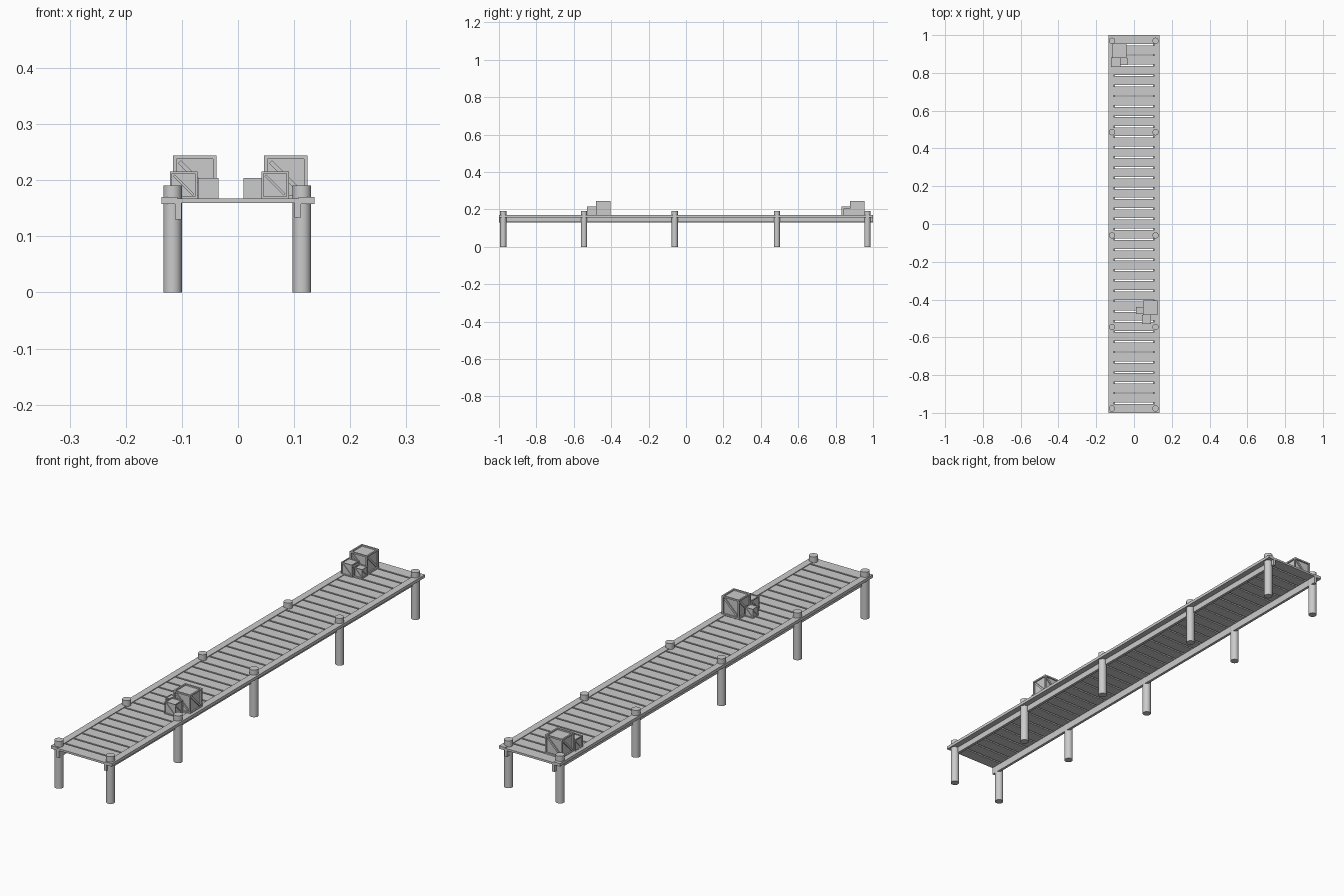
import bpy, bmesh, math
from mathutils import Matrix, Vector

if "Cube" in bpy.data.objects:
    bpy.data.objects.remove(bpy.data.objects["Cube"])


def add_box(bm, lo, hi):
    lo, hi = Vector(lo), Vector(hi)
    m = Matrix.Translation((lo + hi) / 2) @ Matrix.Diagonal((*(hi - lo), 1))
    return bmesh.ops.create_cube(bm, size=1, matrix=m)["verts"]


def finish(bm, name):
    me = bpy.data.meshes.new(name)
    bm.to_mesh(me)
    bm.free()
    ob = bpy.data.objects.new(name, me)
    bpy.context.collection.objects.link(ob)
    return ob


def box(name, lo, hi):
    bm = bmesh.new()
    add_box(bm, lo, hi)
    return finish(bm, name)


# Deck planks with narrow gaps
COUNT, GAP, TOP = 37, 0.007, 0.167
pitch = (2 + GAP) / COUNT
bm = bmesh.new()
for i in range(COUNT):
    y = -1 + i * pitch
    add_box(bm, (-0.134, y, 0.159), (0.134, y + pitch - GAP, TOP))
finish(bm, "deck_planks")

# Edge rails on the deck and support beams beneath it
for s, side, low in ((-1, "left", 0.130), (1, "right", 0.134)):
    xs = sorted((s * 0.108, s * 0.136))
    box(side + "_edge_rail", (xs[0], -1, 0.158), (xs[1], 1, 0.170))
    xs = sorted((s * 0.101, s * 0.112))
    box(side + "_beam", (xs[0], -1, low), (xs[1], 1, 0.159))

# Round posts
for i, y in enumerate((-0.977, -0.545, -0.06, 0.486, 0.970)):
    for x, side in ((-0.1165, "left"), (0.114, "right")):
        bpy.ops.mesh.primitive_cylinder_add(vertices=24, radius=0.0165, depth=0.191,
                                            location=(x, y, 0.0955))
        bpy.context.object.name = f"{side}_post_{i + 1}"
        bpy.ops.object.shade_smooth_by_angle(angle=math.radians(40))


# Crate: recessed panels inside a frame, with a diagonal brace on each side
def crate(name, x, y, size):
    h, t, d = size / 2, size * 0.11, size * 0.07
    bm = bmesh.new()
    add_box(bm, (-h, -h, -h), (h, h, h))
    panels = list(bm.faces)
    bmesh.ops.inset_individual(bm, faces=panels, thickness=t)
    walls = bmesh.ops.extrude_discrete_faces(bm, faces=panels)["faces"]
    for f in walls:
        n = f.normal.copy()
        bmesh.ops.translate(bm, verts=f.verts, vec=-n * d)
    w, r = t * 0.45, h - t
    for k in range(4):
        turn = Matrix.Rotation(k * math.pi / 2, 4, "Z")
        brace = add_box(bm, (-r * 1.41 + w, -h + d * 0.2, -w), (r * 1.41 - w, -h + d * 1.2, w))
        bmesh.ops.transform(bm, verts=brace,
                            matrix=turn @ Matrix.Rotation(math.pi / 4, 4, "Y"))
    ob = finish(bm, name)
    ob.location = (x, y, TOP + h)


# Two stacks of three crates
crate("front_large_crate", 0.085, -0.4425, 0.077)
crate("front_medium_crate", 0.066, -0.505, 0.049)
crate("front_small_crate", 0.028, -0.459, 0.037)
crate("back_large_crate", -0.077, 0.9165, 0.077)
crate("back_medium_crate", -0.097, 0.856, 0.049)
crate("back_small_crate", -0.053, 0.861, 0.037)
